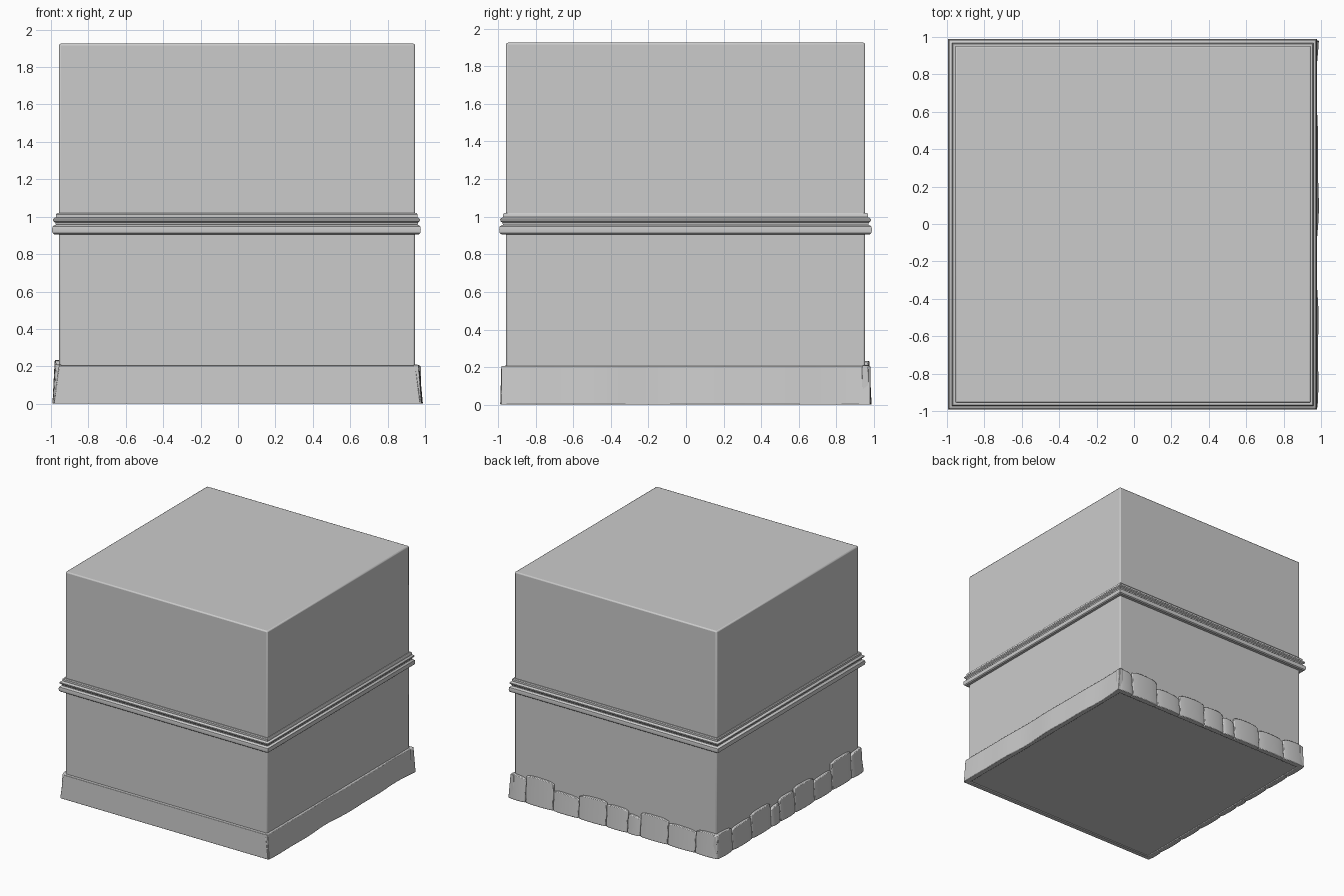
import bpy, bmesh, math
from mathutils import Vector

if "Cube" in bpy.data.objects:
    bpy.data.objects.remove(bpy.data.objects["Cube"])


def make_object(name, verts, faces, bevel=0.0, segments=2):
    mesh = bpy.data.meshes.new(name)
    mesh.from_pydata(verts, [], faces)
    bm = bmesh.new()
    bm.from_mesh(mesh)
    bmesh.ops.recalc_face_normals(bm, faces=bm.faces)
    bm.to_mesh(mesh)
    bm.free()
    obj = bpy.data.objects.new(name, mesh)
    bpy.context.collection.objects.link(obj)
    if bevel:
        mod = obj.modifiers.new("Bevel", 'BEVEL')
        mod.width, mod.segments = bevel, segments
        mod.limit_method, mod.angle_limit = 'ANGLE', math.radians(40)
    bpy.context.view_layer.objects.active = obj
    obj.select_set(True)
    bpy.ops.object.shade_smooth_by_angle(angle=math.radians(35))
    obj.select_set(False)
    return obj


def strip(name, sections, place, bevel):
    """Solid from quad cross-sections (u, [(out, z) * 4]) along one wall."""
    n = len(sections)
    verts = [place(u, o, z) for u, quad in sections for o, z in quad]
    faces = [[i * 4 + k, i * 4 + (k + 1) % 4, i * 4 + 4 + (k + 1) % 4, i * 4 + 4 + k]
             for i in range(n - 1) for k in range(4)]
    faces += [[3, 2, 1, 0], [4 * n - 4 + k for k in range(4)]]
    return make_object(name, verts, faces, bevel)


# Main block
X0, X1, Y0, Y1 = -0.957, 0.947, -0.957, 0.953
corners = [(X0, Y0), (X1, Y0), (X1, Y1), (X0, Y1)]
make_object("main_block",
            [(x, y, z) for z in (0.008, 1.925) for x, y in corners],
            [(3, 2, 1, 0), (4, 5, 6, 7)] +
            [(k, (k + 1) % 4, 4 + (k + 1) % 4, 4 + k) for k in range(4)], 0.01)

# Moulded belt: profile (outward offset, z) swept round the block
profile = [(-0.01, 0.906), (0.026, 0.906), (0.035, 0.913), (0.038, 0.930),
           (0.035, 0.947), (0.026, 0.954), (0.017, 0.957), (0.020, 0.968),
           (0.031, 0.976), (0.033, 0.987), (0.024, 0.994), (0.016, 0.997),
           (0.016, 1.013), (0.010, 1.020), (-0.01, 1.020)]
signs = [(-1, -1), (1, -1), (1, 1), (-1, 1)]
P = len(profile)
belt_verts = [(x + sx * (o if sx < 0 else o * 0.8), y + sy * o * 0.95, z)
              for (x, y), (sx, sy) in zip(corners, signs) for o, z in profile]
belt_faces = [(c * P + i, (c + 1) % 4 * P + i, (c + 1) % 4 * P + (i + 1) % P, c * P + (i + 1) % P)
              for c in range(4) for i in range(P)]
make_object("moulded_belt", belt_verts, belt_faces)

# Front skirting board with slanted ends
make_object("front_skirting",
            [(-0.985, -0.988, 0), (0.975, -0.988, 0), (0.948, -0.982, 0.205), (-0.957, -0.982, 0.205),
             (-0.985, -0.95, 0), (0.975, -0.95, 0), (0.948, -0.95, 0.205), (-0.957, -0.95, 0.205)],
            [(0, 1, 2, 3), (7, 6, 5, 4), (0, 4, 5, 1), (1, 5, 6, 2), (2, 6, 7, 3), (3, 7, 4, 0)], 0.004)

# Right skirting board, slightly warped along its length
sections = []
for i in range(33):
    u = -0.982 + 1.962 * i / 32
    w = 0.006 * math.sin(u * 7.0) + 0.004 * math.sin(u * 13 + 1)
    sections.append((u, [(0.938, 0), (0.982 + w, 0), (0.966 + w * 0.4, 0.207), (0.938, 0.207)]))
strip("right_skirting", sections, lambda u, o, z: (o, u, z), 0.004)

# Uneven stone slabs along the back and left walls (mirrored on the diagonal)
edges = [-0.98, -0.77, -0.51, -0.25, -0.13, 0.07, 0.33, 0.57, 0.83, 0.98]
tops = [(0.205, 0.195), (0.18, 0.185), (0.205, 0.205), (0.15, 0.165), (0.19, 0.19),
        (0.21, 0.20), (0.165, 0.175), (0.232, 0.235), (0.20, 0.215)]
walls = {"back": lambda u, o, z: (u, o - 0.003, z),
         "left": lambda u, o, z: (-o - 0.002, -u, z)}
for wall, place in walls.items():
    for n, (h0, h1) in enumerate(tops):
        a, b = edges[n] + 0.002, edges[n + 1] - 0.002
        secs = []
        for i in range(9):
            t = i / 8
            bulge = 0.009 * math.sin(math.pi * t) ** 0.6 if 0 < t < 1 else 0
            drop = 0.014 * abs(2 * t - 1) ** 4
            h = h0 + (h1 - h0) * t - drop
            secs.append((a + (b - a) * t,
                         [(0.94, 0), (0.981 + bulge, 0), (0.969 + bulge, h), (0.94, h)]))
        strip(f"{wall}_slab_{n + 1}", secs, place, 0.005)
